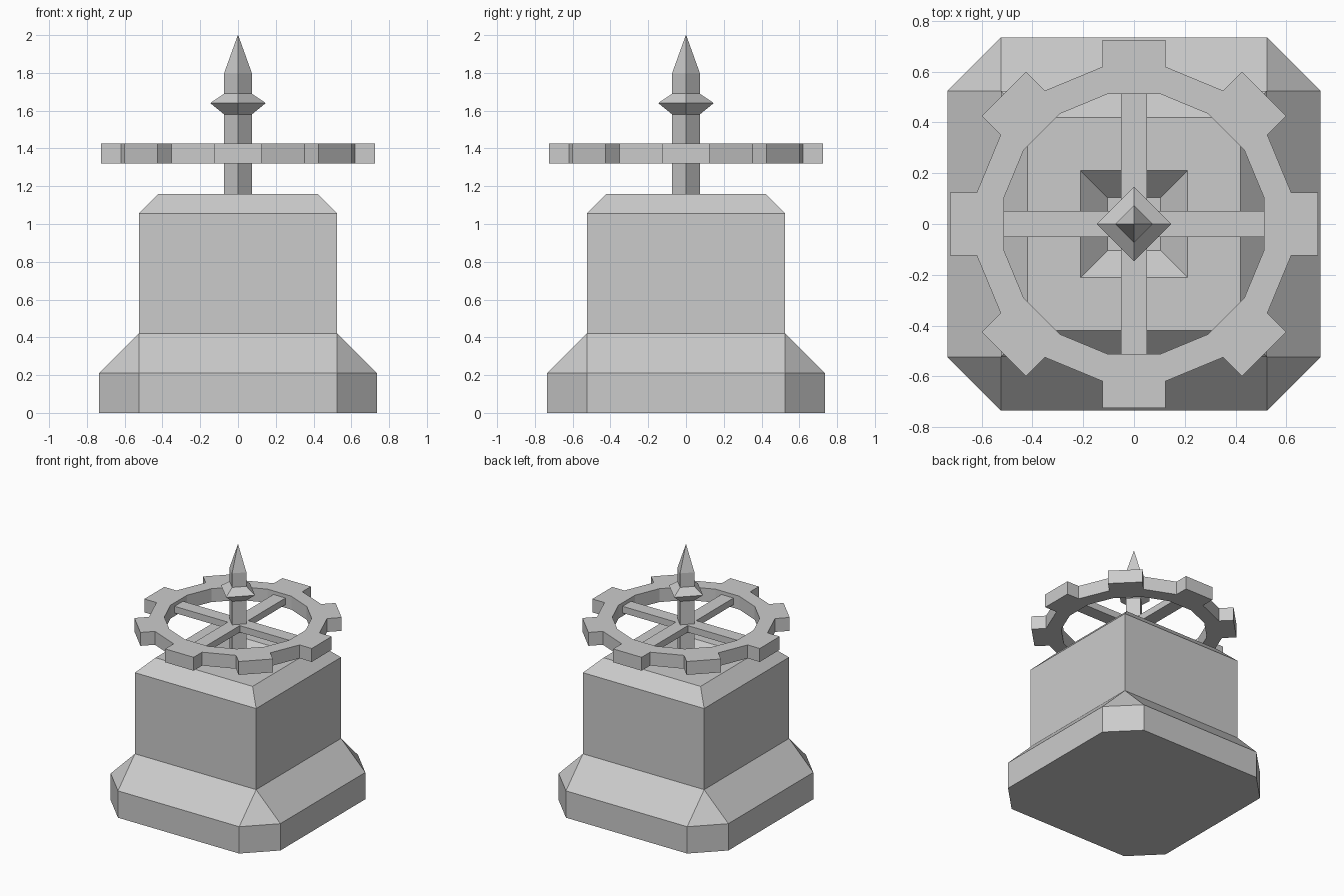
import bpy
import bmesh
from math import cos, sin, pi
from mathutils import Vector

cube = bpy.data.objects.get("Cube")
if cube:
    bpy.data.objects.remove(cube, do_unlink=True)

stone = bpy.data.materials.new("grey stone")
stone.use_nodes = True
GREY = (0.6, 0.6, 0.6, 1)
stone.diffuse_color = GREY
stone.node_tree.nodes["Principled BSDF"].inputs["Base Color"].default_value = GREY


def finish(bm, name):
    """Clean the mesh and add it to the scene as a named part."""
    bmesh.ops.remove_doubles(bm, verts=bm.verts, dist=0.0005)
    bmesh.ops.recalc_face_normals(bm, faces=bm.faces)
    mesh = bpy.data.meshes.new(name)
    bm.to_mesh(mesh)
    bm.free()
    mesh.materials.append(stone)
    obj = bpy.data.objects.new(name, mesh)
    bpy.context.collection.objects.link(obj)
    return obj


def loft(name, rings):
    """Skin a stack of closed rings and cap both ends."""
    bm = bmesh.new()
    loops = [[bm.verts.new(p) for p in ring] for ring in rings]
    for low, high in zip(loops, loops[1:]):
        for i in range(len(low)):
            j = (i + 1) % len(low)
            bm.faces.new((low[i], low[j], high[j], high[i]))
    bm.faces.new(loops[0])
    bm.faces.new(loops[-1])
    return finish(bm, name)


def extrude_up(bm, height):
    """Turn a flat sheet into a closed slab."""
    bmesh.ops.remove_doubles(bm, verts=bm.verts, dist=0.0005)
    result = bmesh.ops.extrude_face_region(bm, geom=bm.faces[:], use_keep_orig=True)
    top = [v for v in result["geom"] if isinstance(v, bmesh.types.BMVert)]
    bmesh.ops.translate(bm, verts=top, vec=(0, 0, height))


def cut_square(half, cut, z):
    """Square ring whose corners are chamfered back to the cut distance."""
    points = []
    for sx, sy in ((1, 1), (-1, 1), (-1, -1), (1, -1)):
        pair = [(sx * half, sy * cut, z), (sx * cut, sy * half, z)]
        points += pair if sx * sy > 0 else pair[::-1]
    return points


def diamond(radius, z):
    return [(radius * cos(i * pi / 2), radius * sin(i * pi / 2), z) for i in range(4)]


# Pedestal: chamfered foot, square block, bevelled top with a sunken socket
loft("pedestal", [cut_square(*ring) for ring in (
    (0.735, 0.525, 0), (0.735, 0.525, 0.21), (0.525, 0.525, 0.42),
    (0.525, 0.525, 1.055), (0.42, 0.42, 1.16),
    (0.21, 0.21, 1.16), (0.105, 0.105, 1.055))])

# Spindle: four-sided post with a flared collar and a pointed tip
loft("spindle", [diamond(*ring) for ring in (
    (0.073, 1.055), (0.073, 1.58), (0.147, 1.64),
    (0.073, 1.69), (0.073, 1.80), (0.001, 2.0))])

# Gear rim: sixteen segments, a tooth on every second one
SEGMENTS = 16
STEP = 2 * pi / SEGMENTS
INNER, OUTER, TOOTH = 0.523, 0.632, 0.105
bm = bmesh.new()
for k in range(SEGMENTS):
    a, b = [Vector((cos(t), sin(t), 0)) for t in ((k - 0.5) * STEP, (k + 0.5) * STEP)]
    lift = Vector((0, 0, 1.32))
    quads = [(a * INNER, a * OUTER, b * OUTER, b * INNER)]
    if k % 2 == 0:
        out = Vector((cos(k * STEP), sin(k * STEP), 0)) * TOOTH
        quads.append((a * OUTER, a * OUTER + out, b * OUTER + out, b * OUTER))
    for quad in quads:
        bm.faces.new([bm.verts.new(p + lift) for p in quad])
extrude_up(bm, 0.105)
finish(bm, "gear_rim")

# Spokes: one thin cross joining the spindle to the rim
REACH, HALF = 0.513, 0.052
bm = bmesh.new()
outline = []
for i in range(4):
    c, s = round(cos(i * pi / 2)), round(sin(i * pi / 2))
    for x, y in ((REACH, -HALF), (REACH, HALF), (HALF, HALF)):
        outline.append(bm.verts.new((c * x - s * y, s * x + c * y, 1.345)))
bm.faces.new(outline)
extrude_up(bm, 0.052)
finish(bm, "spokes")
